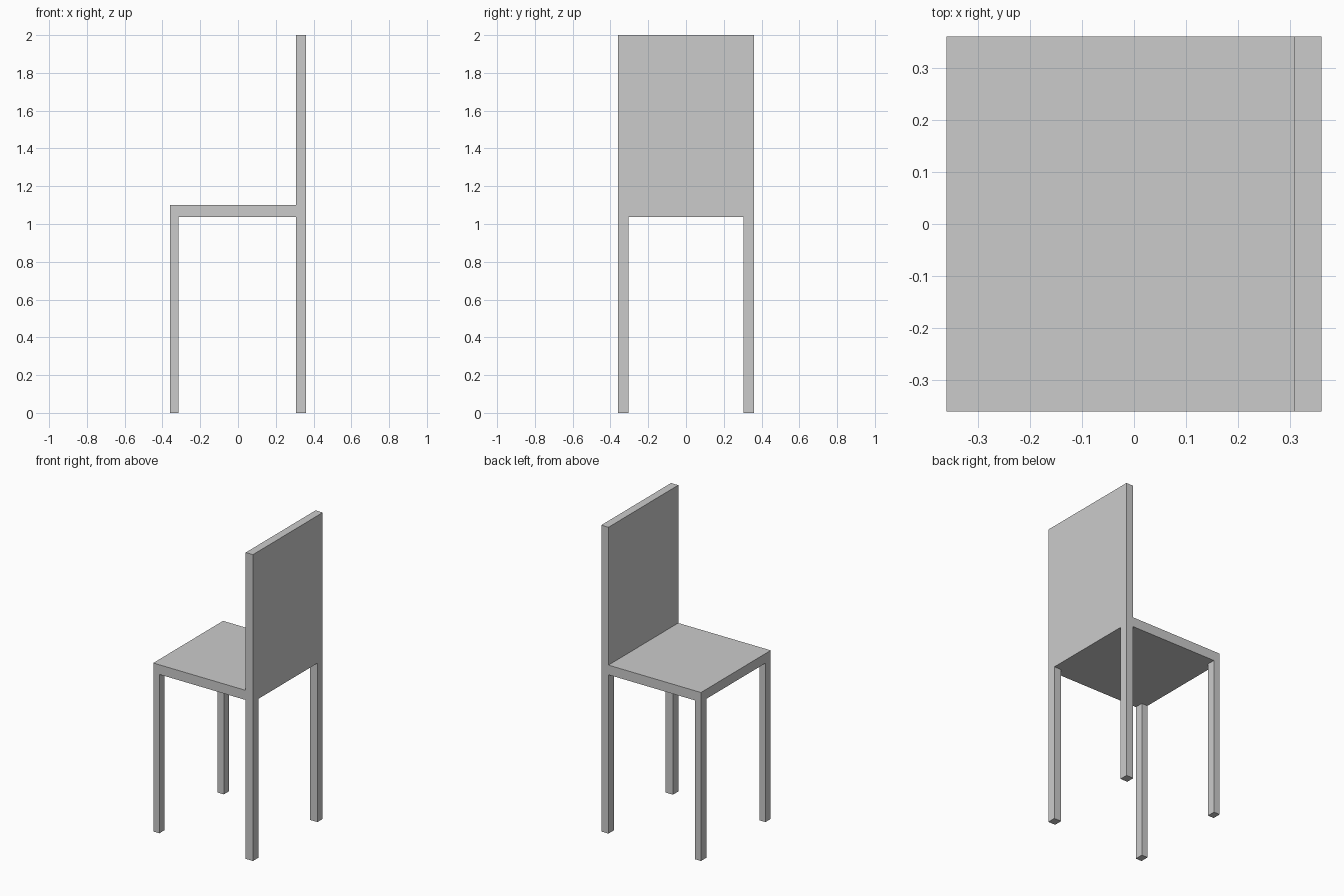
import bpy
import bmesh

if "Cube" in bpy.data.objects:
    bpy.data.objects.remove(bpy.data.objects["Cube"])

HALF = 0.36          # half width and depth
SEAT_LOW, SEAT_TOP, TOP = 1.037, 1.10, 2.0
BACK_X = 0.308       # front face of the backrest
FRONT_LEG_X = -0.316
LEG_Y = 0.305


def add_object(name, bm):
    bmesh.ops.recalc_face_normals(bm, faces=bm.faces)
    mesh = bpy.data.meshes.new(name)
    bm.to_mesh(mesh)
    bm.free()
    obj = bpy.data.objects.new(name, mesh)
    bpy.context.collection.objects.link(obj)
    return obj


def extruded(name, points, vector):
    bm = bmesh.new()
    face = bm.faces.new([bm.verts.new(p) for p in points])
    result = bmesh.ops.extrude_face_region(bm, geom=[face], use_keep_orig=True)
    verts = [g for g in result["geom"] if isinstance(g, bmesh.types.BMVert)]
    bmesh.ops.translate(bm, verts=verts, vec=vector)
    return add_object(name, bm)


# Seat and backrest: one L-shaped profile swept across the width
profile = [(-HALF, SEAT_LOW), (HALF, SEAT_LOW), (HALF, TOP),
           (BACK_X, TOP), (BACK_X, SEAT_TOP), (-HALF, SEAT_TOP)]
extruded("seat_and_backrest", [(x, -HALF, z) for x, z in profile], (0, 2 * HALF, 0))

# Legs: square posts under the four corners
for row, x0, x1 in (("front", -HALF, FRONT_LEG_X), ("back", BACK_X, HALF)):
    for side, y0, y1 in (("right", -HALF, -LEG_Y), ("left", LEG_Y, HALF)):
        foot = [(x0, y0, 0), (x1, y0, 0), (x1, y1, 0), (x0, y1, 0)]
        extruded(f"{row}_{side}_leg", foot, (0, 0, SEAT_LOW))
